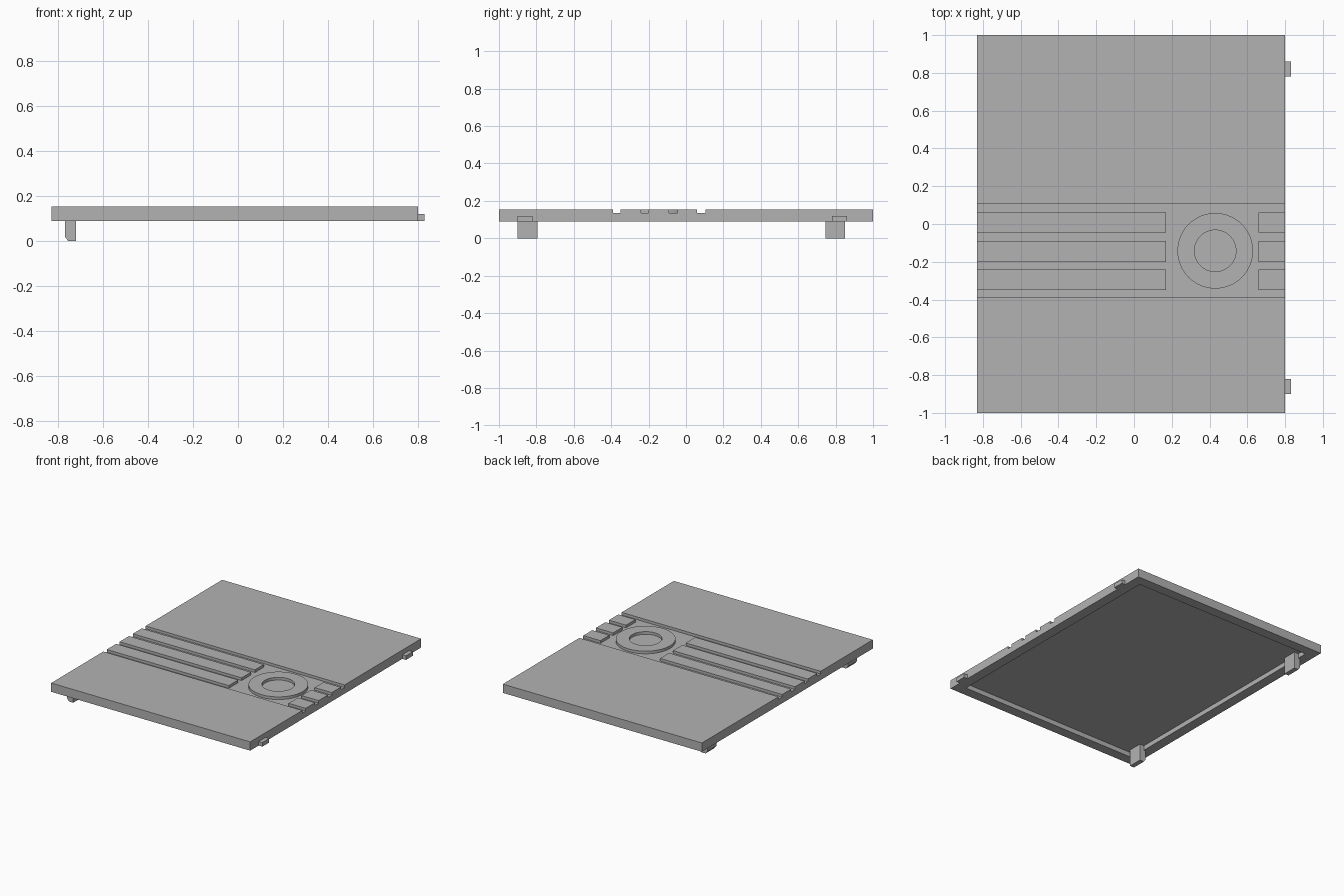
import bpy
import bmesh
import math

default = bpy.data.objects.get("Cube")
if default:
    bpy.data.objects.remove(default, do_unlink=True)

grey = bpy.data.materials.new("light_grey_plastic")
grey.use_nodes = True
grey.diffuse_color = (0.45, 0.45, 0.45, 1)
grey.node_tree.nodes["Principled BSDF"].inputs["Base Color"].default_value = grey.diffuse_color

LEFT, RIGHT, HALF = -0.83, 0.80, 1.0      # plate outline
UNDER, FLOOR, TOP = 0.09, 0.135, 0.155    # underside, channel floor, top
RIM, CEILING = 0.075, 0.125               # hollow underneath


def finish(name, bm):
    bmesh.ops.recalc_face_normals(bm, faces=bm.faces)
    mesh = bpy.data.meshes.new(name)
    bm.to_mesh(mesh)
    bm.free()
    obj = bpy.data.objects.new(name, mesh)
    bpy.context.collection.objects.link(obj)
    mesh.materials.append(grey)
    return obj


def prism(name, outline, direction):
    """Extrude a closed outline of 3D points along a direction."""
    bm = bmesh.new()
    face = bm.faces.new([bm.verts.new(p) for p in outline])
    new = bmesh.ops.extrude_face_region(bm, geom=[face])["geom"]
    verts = [v for v in new if isinstance(v, bmesh.types.BMVert)]
    bmesh.ops.translate(bm, vec=direction, verts=verts)
    return finish(name, bm)


def box(name, x, y, z):
    outline = [(x[0], y[0], z[0]), (x[1], y[0], z[0]),
               (x[1], y[1], z[0]), (x[0], y[1], z[0])]
    return prism(name, outline, (0, 0, z[1] - z[0]))


# Plate with a channel across the top and a hollow underside
plate = box("cover_plate", (LEFT, RIGHT), (-HALF, HALF), (UNDER, TOP))
cutters = [
    box("channel_cutter", (-1, 1), (-0.39, 0.105), (FLOOR, 0.3)),
    box("hollow_cutter", (LEFT + RIM, RIGHT - RIM), (RIM - HALF, HALF - RIM), (0, CEILING)),
]
for cutter in cutters:
    cutter.hide_render = True
    cutter.hide_viewport = True
    cutter.display_type = "WIRE"
    cut = plate.modifiers.new(cutter.name, "BOOLEAN")
    cut.operation = "DIFFERENCE"
    cut.solver = "EXACT"
    cut.object = cutter

# Raised bars in the channel: a long and a short one per row
rows = {"front": (-0.35, -0.24), "middle": (-0.20, -0.09), "back": (-0.045, 0.06)}
for row, span in rows.items():
    box(row + "_long_bar", (LEFT, 0.17), span, (FLOOR, TOP))
    box(row + "_short_bar", (0.66, RIGHT), span, (FLOOR, TOP))

# Plain raised ring between the bars
bm = bmesh.new()
SIDES = 64
loops = [[bm.verts.new((0.43 + r * math.cos(i * math.tau / SIDES),
                        -0.142 + r * math.sin(i * math.tau / SIDES), z))
          for i in range(SIDES)]
         for r, z in ((0.2, FLOOR), (0.2, TOP), (0.11, TOP), (0.11, FLOOR))]
for k in range(4):
    a, b = loops[k], loops[(k + 1) % 4]
    for i in range(SIDES):
        j = (i + 1) % SIDES
        bm.faces.new((a[i], a[j], b[j], b[i]))
finish("raised_ring", bm)

# Chamfered feet under the right edge, clips on the left edge
for side, foot_y, clip_y in (("front", -0.90, -0.90), ("back", 0.745, 0.78)):
    profile = [(-0.77, CEILING), (-0.77, 0.02), (-0.755, 0), (-0.72, 0), (-0.72, CEILING)]
    prism(side + "_foot", [(x, foot_y, z) for x, z in profile], (0, 0.105, 0))
    box(side + "_clip", (RIGHT, 0.83), (clip_y, clip_y + 0.08), (UNDER, 0.12))
